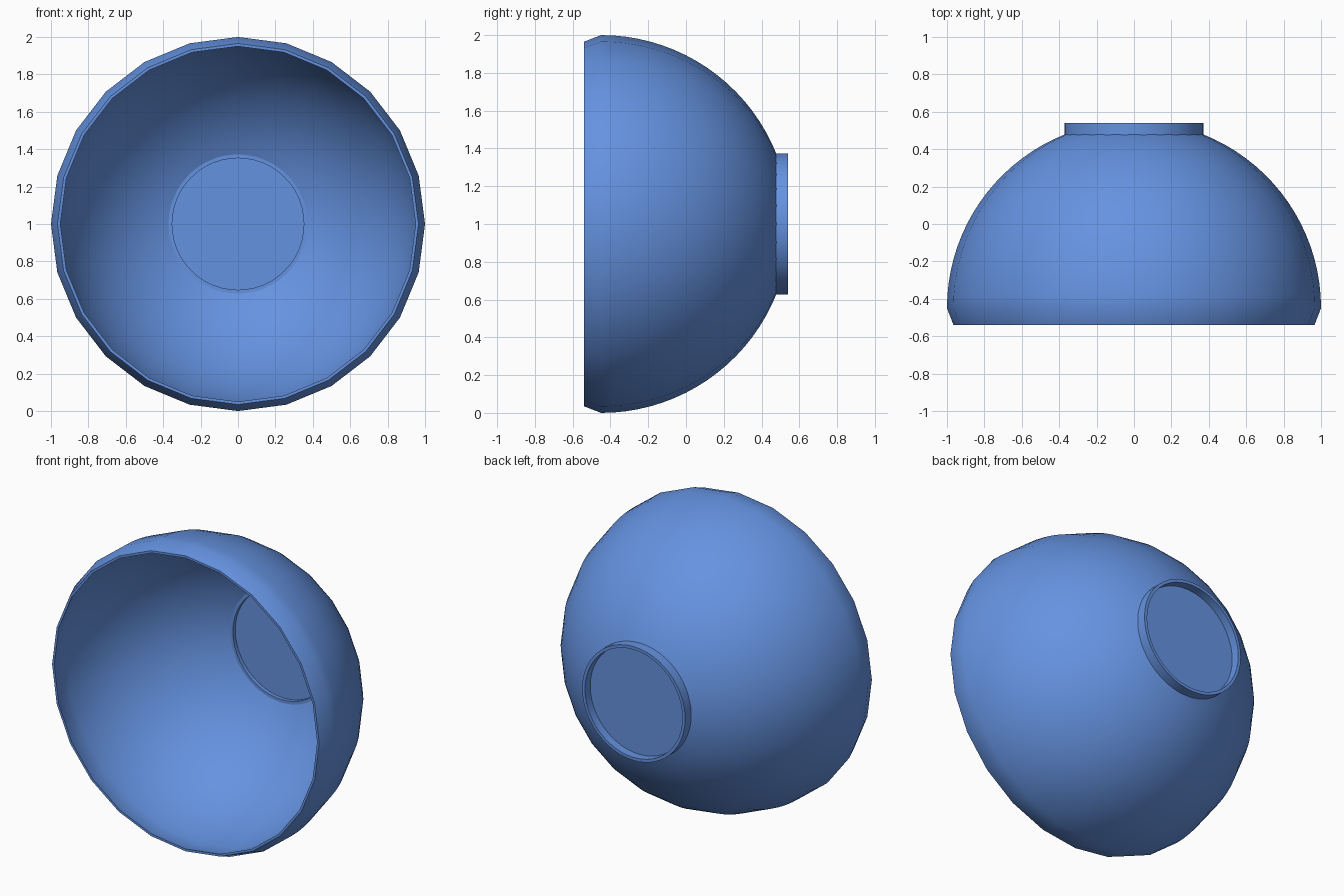
import bpy, bmesh, math

if "Cube" in bpy.data.objects:
    bpy.data.objects.remove(bpy.data.objects["Cube"])

CZ = 1.0      # height of the dome axis
CY = -0.45    # sphere centre along the axis


def lathe(name, profile, sides, closed=False, angle=40):
    """Spin (radius, y) points around the y axis at height CZ."""
    bm = bmesh.new()
    rings = []
    for r, y in profile:
        if r < 1e-6:
            rings.append([bm.verts.new((0, y, CZ))])
            continue
        rings.append([bm.verts.new((r * math.sin(2 * math.pi * i / sides), y,
                                    CZ + r * math.cos(2 * math.pi * i / sides)))
                      for i in range(sides)])
    pairs = list(zip(rings, rings[1:]))
    if closed:
        pairs.append((rings[-1], rings[0]))
    for a, b in pairs:
        for i in range(sides):
            j = (i + 1) % sides
            if len(a) == 1:
                bm.faces.new((a[0], b[j], b[i]))
            elif len(b) == 1:
                bm.faces.new((a[i], a[j], b[0]))
            else:
                bm.faces.new((a[i], a[j], b[j], b[i]))
    bmesh.ops.recalc_face_normals(bm, faces=bm.faces)
    me = bpy.data.meshes.new(name)
    bm.to_mesh(me)
    bm.free()
    ob = bpy.data.objects.new(name, me)
    bpy.context.collection.objects.link(ob)
    ob.data.materials.append(blue)
    bpy.ops.object.select_all(action='DESELECT')
    ob.select_set(True)
    bpy.context.view_layer.objects.active = ob
    bpy.ops.object.shade_smooth_by_angle(angle=math.radians(angle))
    return ob


def arc(radius, end_r, steps):
    """Quarter-arc profile from the equator up to the hole of radius end_r."""
    top = math.acos(end_r / radius)
    return [(radius * math.cos(top * k / steps), CY + radius * math.sin(top * k / steps))
            for k in range(steps + 1)]


blue = bpy.data.materials.new("blue")
blue.diffuse_color = (0.13, 0.29, 0.75, 1)
blue.use_nodes = True
blue.node_tree.nodes["Principled BSDF"].inputs["Base Color"].default_value = blue.diffuse_color

# thin open bowl: outer skin, inner skin and tapered front lip
outer = arc(1.0, 0.365, 18)
inner = arc(0.975, 0.365, 18)
lip = [(0.95, -0.54), (0.965, -0.54)]
lathe("dome_shell", outer + inner[::-1] + lip, 24, closed=True)

# short collar around the hole at the back
lathe("back_collar", [(0.372, 0.45), (0.372, 0.54), (0.352, 0.54), (0.352, 0.45)],
      48, closed=True)

# flat disc closing the collar
lathe("back_disc", [(0, 0.485), (0.36, 0.485), (0.36, 0.475), (0, 0.475)], 48)
